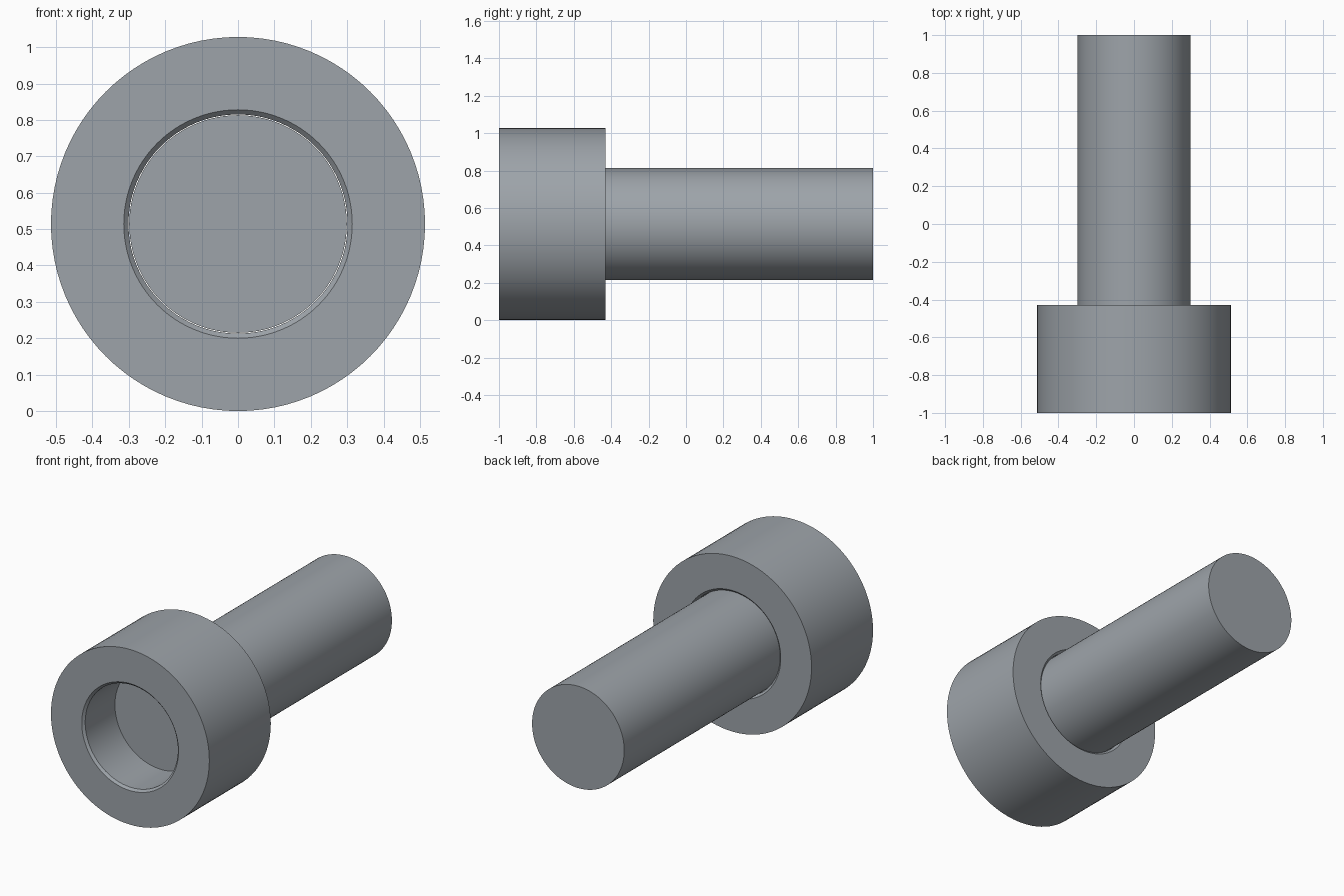
import bpy
import bmesh
import math
from mathutils import Matrix, Vector

SEGMENTS = 96
OUTER = 0.514      # collar radius, also the height of the axis
BORE = 0.301
ROD = 0.299
CHAMFER = 0.013
FRONT, COLLAR_BACK, ROD_FRONT, BACK = -1.0, -0.43, -0.714, 1.0

cube = bpy.data.objects.get("Cube")
if cube:
    bpy.data.objects.remove(cube, do_unlink=True)

steel = bpy.data.materials.new("blue_grey_steel")
steel.use_nodes = True
colour = (0.34, 0.37, 0.40, 1)
steel.diffuse_color = colour
steel.node_tree.nodes["Principled BSDF"].inputs["Base Color"].default_value = colour


def lathe(name, profile, closed):
    """Revolve (radius, y) points about the horizontal y axis."""
    bm = bmesh.new()
    verts = [bm.verts.new((r, y, 0)) for r, y in profile]
    pairs = list(zip(verts, verts[1:]))
    if closed:
        pairs.append((verts[-1], verts[0]))
    edges = [bm.edges.new(p) for p in pairs]
    bmesh.ops.spin(bm, geom=verts + edges, cent=(0, 0, 0), axis=(0, 1, 0),
                   angle=math.tau, steps=SEGMENTS, use_merge=False)
    bmesh.ops.remove_doubles(bm, verts=bm.verts[:], dist=1e-5)
    # Cap any open rims with flat discs
    rims = [e for e in bm.edges if e.is_boundary]
    if rims:
        bmesh.ops.holes_fill(bm, edges=rims, sides=0)
    bmesh.ops.recalc_face_normals(bm, faces=bm.faces[:])
    bmesh.ops.transform(bm, matrix=Matrix.Translation(Vector((0, 0, OUTER))),
                        verts=bm.verts[:])
    mesh = bpy.data.meshes.new(name)
    bm.to_mesh(mesh)
    bm.free()
    mesh.materials.append(steel)
    obj = bpy.data.objects.new(name, mesh)
    bpy.context.collection.objects.link(obj)
    bpy.ops.object.select_all(action="DESELECT")
    obj.select_set(True)
    bpy.context.view_layer.objects.active = obj
    bpy.ops.object.shade_smooth_by_angle(angle=math.radians(30))
    return obj


# Collar with a through bore chamfered at both ends
lathe("collar", [
    (OUTER, FRONT), (OUTER, COLLAR_BACK),
    (BORE + CHAMFER, COLLAR_BACK), (BORE, COLLAR_BACK - CHAMFER),
    (BORE, FRONT + CHAMFER), (BORE + CHAMFER, FRONT),
], closed=True)

# Solid rod seated halfway into the collar
lathe("rod", [(ROD, ROD_FRONT), (ROD, BACK)], closed=False)
